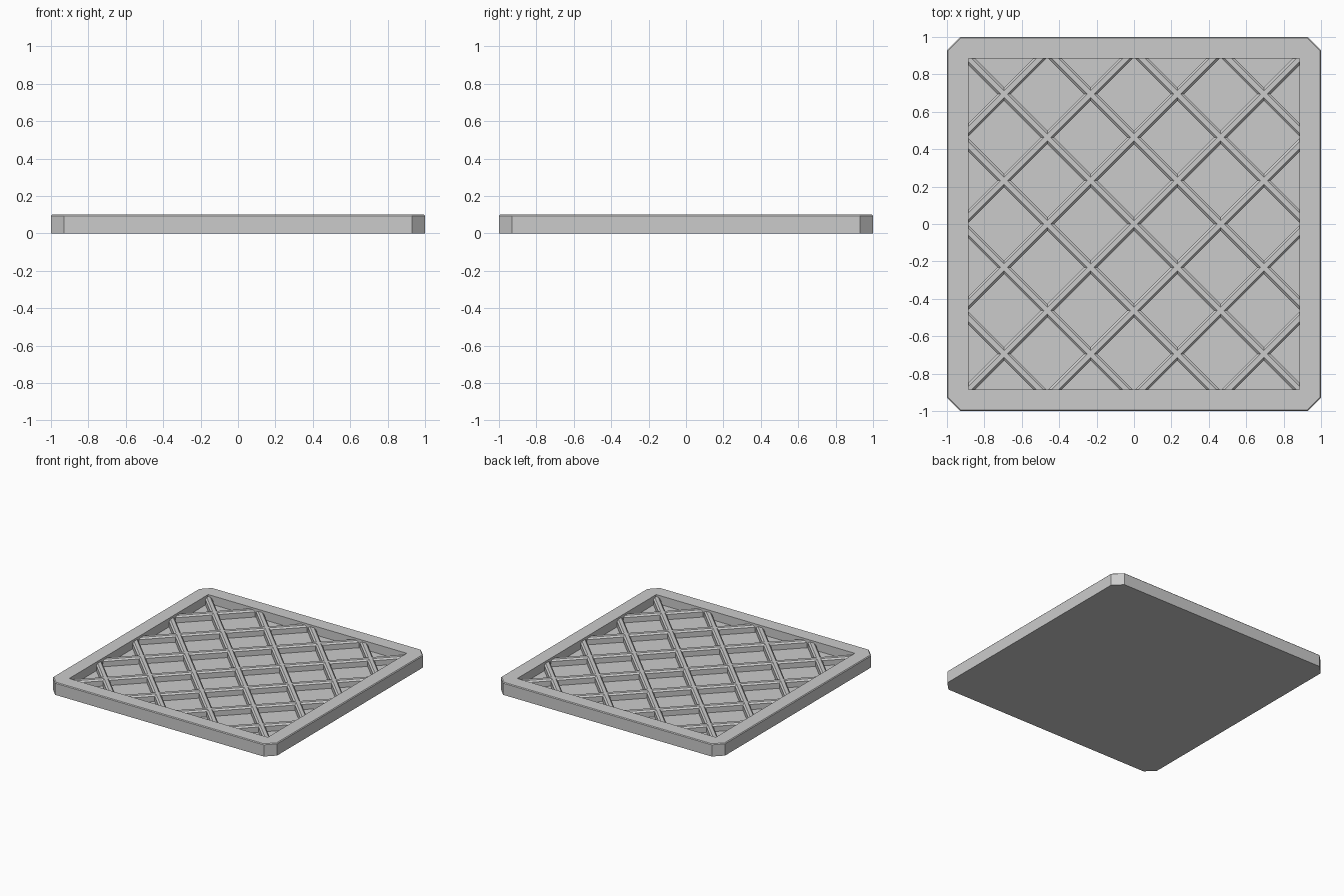
import bpy, bmesh, math
from mathutils import Vector

if "Cube" in bpy.data.objects:
    bpy.data.objects.remove(bpy.data.objects["Cube"])

HALF, CUT, INNER = 1.0, 0.07, 0.885
FLOOR, TOP, EDGE = 0.03, 0.10, 0.006
PITCH = 0.463


def new_object(name, bm):
    bmesh.ops.recalc_face_normals(bm, faces=bm.faces)
    mesh = bpy.data.meshes.new(name)
    bm.to_mesh(mesh)
    bm.free()
    ob = bpy.data.objects.new(name, mesh)
    bpy.context.collection.objects.link(ob)
    return ob


def octagon(half, cut):
    pts = []
    for sx, sy in ((1, 1), (-1, 1), (-1, -1), (1, -1)):
        pair = [(sx * half, sy * (half - cut)), (sx * (half - cut), sy * half)]
        pts += pair if sx * sy > 0 else pair[::-1]
    return pts


def loop(bm, pts, z):
    return [bm.verts.new((x, y, z)) for x, y in pts]


def bridge(bm, a, b):
    n = len(a)
    for i in range(n):
        j = (i + 1) % n
        bm.faces.new((a[i], a[j], b[j], b[i]))


# Tray: chamfered-corner base, raised rim and recessed floor
bm = bmesh.new()
outer = octagon(HALF, CUT)
inner = [p for s in ((1, 1), (-1, 1), (-1, -1), (1, -1))
         for p in [(s[0] * INNER, s[1] * INNER)] * 2]
rings = [loop(bm, outer, 0), loop(bm, outer, TOP - EDGE),
         loop(bm, octagon(HALF - EDGE, CUT - EDGE * 0.4), TOP),
         loop(bm, inner, TOP), loop(bm, inner, FLOOR)]
for a, b in zip(rings, rings[1:]):
    bridge(bm, a, b)
bm.faces.new(rings[0])
bm.faces.new(rings[-1])
bmesh.ops.remove_doubles(bm, verts=bm.verts, dist=1e-5)
new_object("tray", bm)


# Lattice: diagonal bars with bevelled tops, trimmed at the inner rim wall
PROFILE = ((-0.025, FLOOR - 0.01), (-0.025, 0.072), (-0.013, 0.084),
           (0.013, 0.084), (0.025, 0.072), (0.025, FLOOR - 0.01))


def lattice_bar(name, k, sign):
    bm = bmesh.new()
    along = Vector((1, -sign, 0)).normalized()
    across = Vector((1, sign, 0)).normalized()
    centre = across * (k * PITCH / math.sqrt(2))
    ends = []
    for t in (-1.5, 1.5):
        ends.append([bm.verts.new(centre + along * t + across * u + Vector((0, 0, z)))
                     for u, z in PROFILE])
    bridge(bm, *ends)
    for e in ends:
        bm.faces.new(e)
    for n in ((1, 0, 0), (-1, 0, 0), (0, 1, 0), (0, -1, 0)):
        n = Vector(n)
        bmesh.ops.bisect_plane(bm, geom=bm.verts[:] + bm.edges[:] + bm.faces[:],
                               plane_co=n * INNER, plane_no=n, clear_outer=True)
    return new_object(name, bm)


for sign, label in ((1, "a"), (-1, "b")):
    for k in range(-3, 4):
        lattice_bar(f"lattice_bar_{label}_{k + 4}", k, sign)
